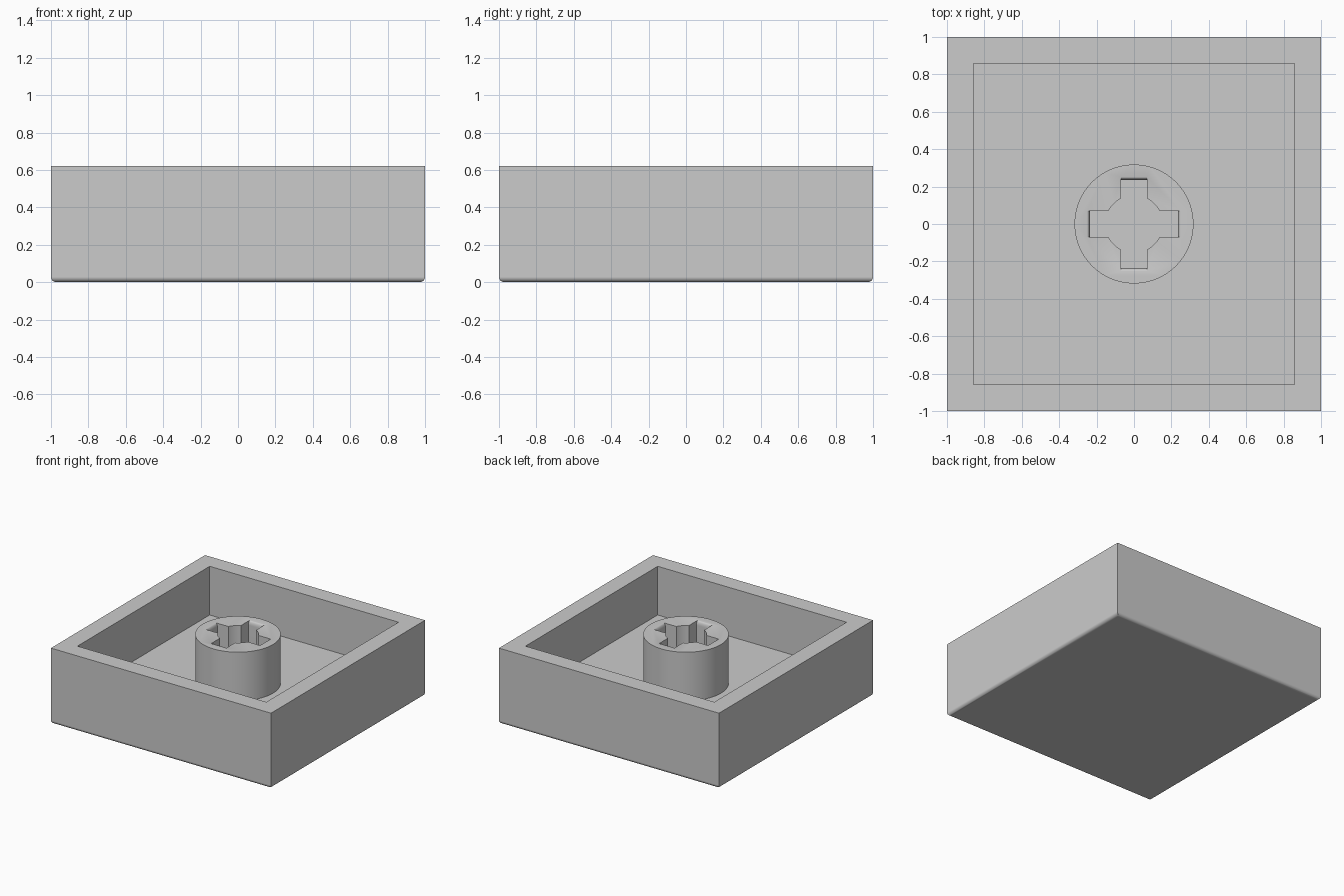
import bpy, bmesh, math
from mathutils import Matrix

if "Cube" in bpy.data.objects:
    bpy.data.objects.remove(bpy.data.objects["Cube"])

HEIGHT, FLOOR = 0.622, 0.222
grey = bpy.data.materials.new("light grey plastic")
grey.diffuse_color = (0.6, 0.6, 0.6, 1)
grey.use_nodes = True
grey.node_tree.nodes["Principled BSDF"].inputs["Base Color"].default_value = grey.diffuse_color


def make_object(name, bm):
    bmesh.ops.recalc_face_normals(bm, faces=bm.faces)
    mesh = bpy.data.meshes.new(name)
    bm.to_mesh(mesh)
    bm.free()
    mesh.materials.append(grey)
    obj = bpy.data.objects.new(name, mesh)
    bpy.context.collection.objects.link(obj)
    return obj


def activate(obj):
    bpy.ops.object.select_all(action='DESELECT')
    obj.select_set(True)
    bpy.context.view_layer.objects.active = obj


def cylinder(name, radius, z0, z1, sides):
    bm = bmesh.new()
    bmesh.ops.create_cone(bm, cap_ends=True, segments=sides, radius1=radius, radius2=radius,
                          depth=z1 - z0, matrix=Matrix.Translation((0, 0, (z0 + z1) / 2)))
    return make_object(name, bm)


def slot_cutter(name, angle):
    """Straight slot whose two ends flare out in a rounded lip at the top."""
    half, lip_x, lip_z, width = 0.235, 0.016, 0.035, 0.069
    right = [(half, FLOOR - 0.1)]
    for i in range(7):
        a = math.radians(15 * i)
        right.append((half + lip_x * (1 - math.cos(a)), HEIGHT - lip_z * (1 - math.sin(a))))
    right.append((half + lip_x, HEIGHT + 0.1))
    outline = right + [(-x, z) for x, z in reversed(right)]
    bm = bmesh.new()
    face = bm.faces.new([bm.verts.new((x, -width, z)) for x, z in outline])
    ext = bmesh.ops.extrude_face_region(bm, geom=[face])
    bmesh.ops.translate(bm, vec=(0, 2 * width, 0),
                        verts=[v for v in ext["geom"] if isinstance(v, bmesh.types.BMVert)])
    bmesh.ops.rotate(bm, verts=bm.verts, cent=(0, 0, 0), matrix=Matrix.Rotation(angle, 3, 'Z'))
    return make_object(name, bm)


# Square tray: block, sunken top, rounded bottom edges
bm = bmesh.new()
bmesh.ops.create_cube(bm, size=1, matrix=Matrix.Translation((0, 0, HEIGHT / 2))
                      @ Matrix.Diagonal((2, 2, HEIGHT, 1)))
top = max(bm.faces, key=lambda f: f.calc_center_median().z)
bmesh.ops.inset_region(bm, faces=[top], thickness=0.2)
ext = bmesh.ops.extrude_face_region(bm, geom=[top])
bmesh.ops.translate(bm, vec=(0, 0, FLOOR - HEIGHT),
                    verts=[v for v in ext["geom"] if isinstance(v, bmesh.types.BMVert)])
if top.is_valid:
    bm.faces.remove(top)
bottom_edges = [e for e in bm.edges if all(v.co.z < 0.001 for v in e.verts)]
bmesh.ops.bevel(bm, geom=bottom_edges, offset=0.028, segments=5, profile=0.5, affect='EDGES')
tray = make_object("tray", bm)
activate(tray)
bpy.ops.object.shade_smooth_by_angle(angle=math.radians(30))
weighted = tray.modifiers.new("flat sides", 'WEIGHTED_NORMAL')
weighted.keep_sharp = True

# Round post with a cross-shaped socket
post = cylinder("post", 0.318, FLOOR, HEIGHT, 96)
cutters = [cylinder("bore_cutter", 0.153, FLOOR - 0.1, HEIGHT + 0.1, 48),
           slot_cutter("slot_cutter_x", 0),
           slot_cutter("slot_cutter_y", math.pi / 2)]
activate(post)
for cutter in cutters:
    cut = post.modifiers.new("socket", 'BOOLEAN')
    cut.operation = 'DIFFERENCE'
    cut.solver = 'EXACT'
    cut.object = cutter
    bpy.ops.object.modifier_apply(modifier=cut.name)
for cutter in cutters:
    bpy.data.objects.remove(cutter)
bpy.ops.object.shade_smooth_by_angle(angle=math.radians(30))
